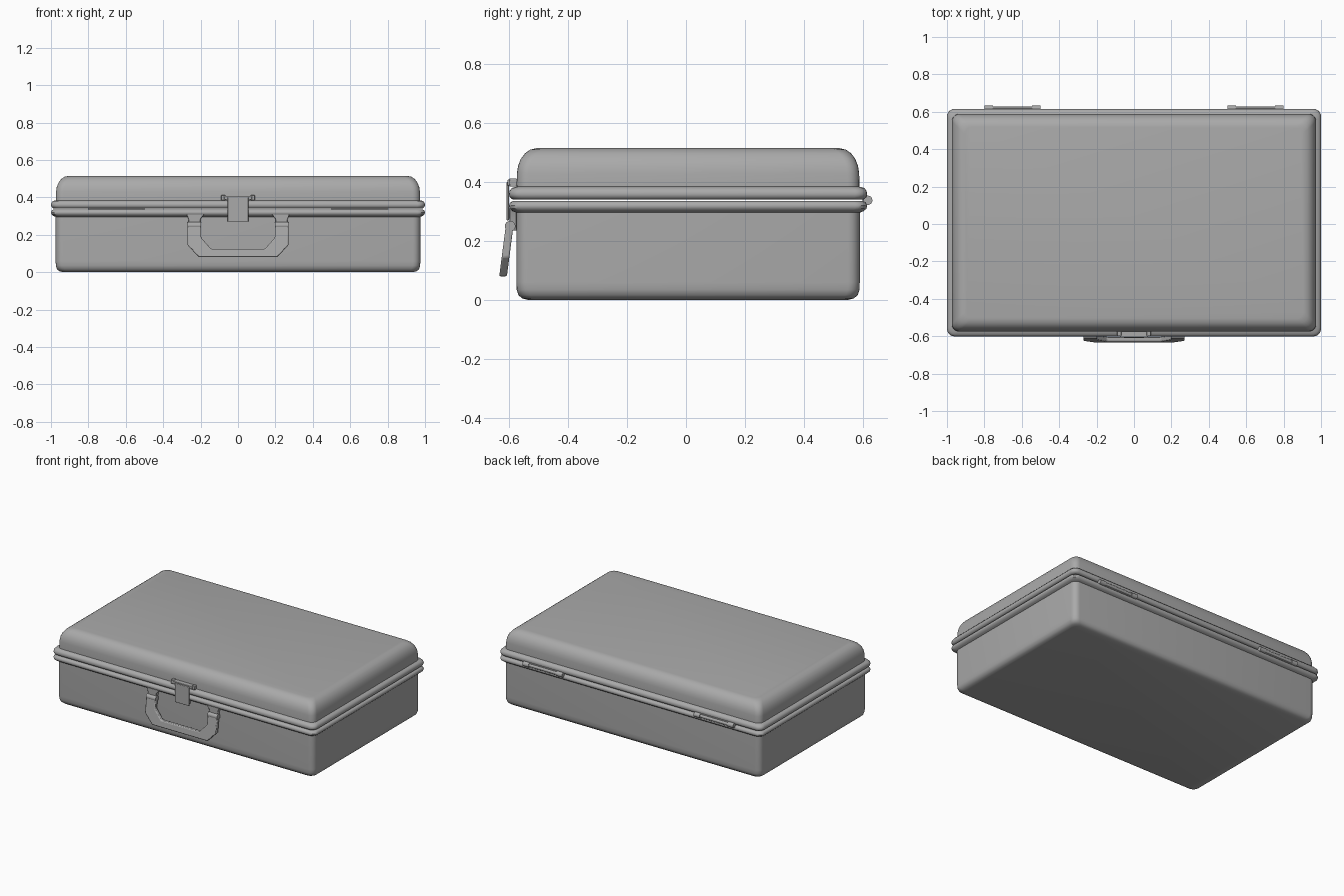
import bpy, bmesh, math
from mathutils import Matrix

cube = bpy.data.objects.get("Cube")
if cube:
    bpy.data.objects.remove(cube, do_unlink=True)

GREY = (0.4, 0.4, 0.4, 1)
metal = bpy.data.materials.new("grey metal")
metal.use_nodes = True
metal.diffuse_color = GREY
metal.node_tree.nodes["Principled BSDF"].inputs["Base Color"].default_value = GREY


def finish(name, bm, bevel=0):
    """Turn a bmesh into a shaded object."""
    bmesh.ops.recalc_face_normals(bm, faces=bm.faces)
    mesh = bpy.data.meshes.new(name)
    bm.to_mesh(mesh)
    bm.free()
    mesh.materials.append(metal)
    ob = bpy.data.objects.new(name, mesh)
    bpy.context.collection.objects.link(ob)
    bpy.ops.object.select_all(action='DESELECT')
    ob.select_set(True)
    bpy.context.view_layer.objects.active = ob
    bpy.ops.object.shade_smooth_by_angle(angle=math.radians(40))
    if bevel:
        mod = ob.modifiers.new("soft edges", 'BEVEL')
        mod.width = bevel
        mod.segments = 2
    return ob


def rounded_rect(inset, radius=0.04, steps=5):
    """Corner points of the case outline, moved inward by inset."""
    hx, hy, cy = 1 - inset - radius, 0.608 - inset - radius, 0.007
    pts = []
    for i, (sx, sy) in enumerate([(1, 1), (-1, 1), (-1, -1), (1, -1)]):
        for k in range(steps + 1):
            a = math.pi / 2 * (i + k / steps)
            pts.append((sx * hx + radius * math.cos(a),
                        cy + sy * hy + radius * math.sin(a)))
    return pts


def shell(name, profile):
    """Loft rounded rectangles through (inset, z) steps and cap both ends."""
    bm = bmesh.new()
    rings = [[bm.verts.new((x, y, z)) for x, y in rounded_rect(inset)]
             for inset, z in profile]
    n = len(rings[0])
    for a, b in zip(rings, rings[1:]):
        for i in range(n):
            j = (i + 1) % n
            bm.faces.new((a[i], a[j], b[j], b[i]))
    bm.faces.new(rings[0])
    bm.faces.new(rings[-1])
    return finish(name, bm)


def prism(name, outline, y_front, y_back, lean=0, bevel=0.003):
    """Extrude an (x, z) outline along y; lean tips its lower end forward."""
    bm = bmesh.new()
    top = max(z for x, z in outline)
    front, back = [[bm.verts.new((x, y - lean * (top - z), z)) for x, z in outline]
                   for y in (y_front, y_back)]
    n = len(outline)
    bm.faces.new(front)
    bm.faces.new(back)
    for i in range(n):
        j = (i + 1) % n
        bm.faces.new((front[i], front[j], back[j], back[i]))
    return finish(name, bm, bevel)


def box(name, x0, x1, y0, y1, z0, z1, bevel=0.003):
    return prism(name, [(x0, z0), (x1, z0), (x1, z1), (x0, z1)], y0, y1, bevel=bevel)


def rod(name, x0, x1, y, z, radius):
    """Cylinder lying along x."""
    bm = bmesh.new()
    bmesh.ops.create_cone(
        bm, cap_ends=True, segments=16, radius1=radius, radius2=radius, depth=abs(x1 - x0),
        matrix=Matrix.Translation(((x0 + x1) / 2, y, z)) @ Matrix.Rotation(math.pi / 2, 4, 'Y'))
    return finish(name, bm)


# Hollow base with its rolled rim
shell("case_base", [
    (0.065, 0), (0.045, 0.005), (0.032, 0.016), (0.026, 0.035), (0.025, 0.06),
    (0.025, 0.296), (0.012, 0.301), (0.002, 0.310), (0, 0.320), (0.004, 0.330),
    (0.012, 0.335), (0.036, 0.335), (0.036, 0.02)])

# Hollow lid with a matching rim and rounded crown
shell("case_lid", [
    (0.1, 0.50), (0.045, 0.46), (0.036, 0.341), (0.012, 0.341), (0.003, 0.348),
    (0, 0.358), (0.002, 0.370), (0.010, 0.380), (0.026, 0.384), (0.027, 0.43),
    (0.031, 0.455), (0.040, 0.478), (0.054, 0.497), (0.072, 0.510), (0.095, 0.515)])

# Carrying handle, leaning forward at the grip
half = [(0.27, 0.25), (0.27, 0.145), (0.21, 0.08)]
inner = [(0.145, 0.125), (0.197, 0.185), (0.197, 0.25)]
outline = (half + [(-x, z) for x, z in reversed(half)]
           + [(-x, z) for x, z in reversed(inner)] + inner)
prism("handle", outline, -0.612, -0.586, lean=0.13, bevel=0.005)

# Handle brackets and pivots
for side, s in (("left", 1), ("right", -1)):
    prism(side + "_handle_bracket",
          [(s * x, z) for x, z in [(0.205, 0.235), (0.262, 0.235), (0.265, 0.28),
                                   (0.275, 0.31), (0.18, 0.31), (0.2, 0.285)]],
          -0.600, -0.575)
    rod(side + "_handle_pivot", s * 0.197, s * 0.27, -0.597, 0.25, 0.018)

# Front latch: strap, hooked top and catch
box("latch_strap", -0.055, 0.055, -0.609, -0.601, 0.27, 0.40, 0.002)
box("latch_catch", -0.045, 0.045, -0.602, -0.575, 0.275, 0.31)
box("latch_hook", -0.075, 0.075, -0.606, -0.572, 0.388, 0.408)
for side, s in (("left", 1), ("right", -1)):
    box(side + "_latch_ear", s * 0.068, s * 0.09, -0.600, -0.574, 0.384, 0.412)

# Rear hinges: thin pin, end knuckles and leaf
for side, s in (("left", 1), ("right", -1)):
    rod(side + "_hinge_pin", s * 0.5, s * 0.8, 0.617, 0.338, 0.011)
    for k, x in enumerate((0.5, 0.755)):
        rod(f"{side}_hinge_knuckle_{k + 1}", s * x, s * (x + 0.045), 0.617, 0.338, 0.016)
    box(side + "_hinge_leaf", s * 0.51, s * 0.79, 0.600, 0.619, 0.322, 0.354, 0.002)
